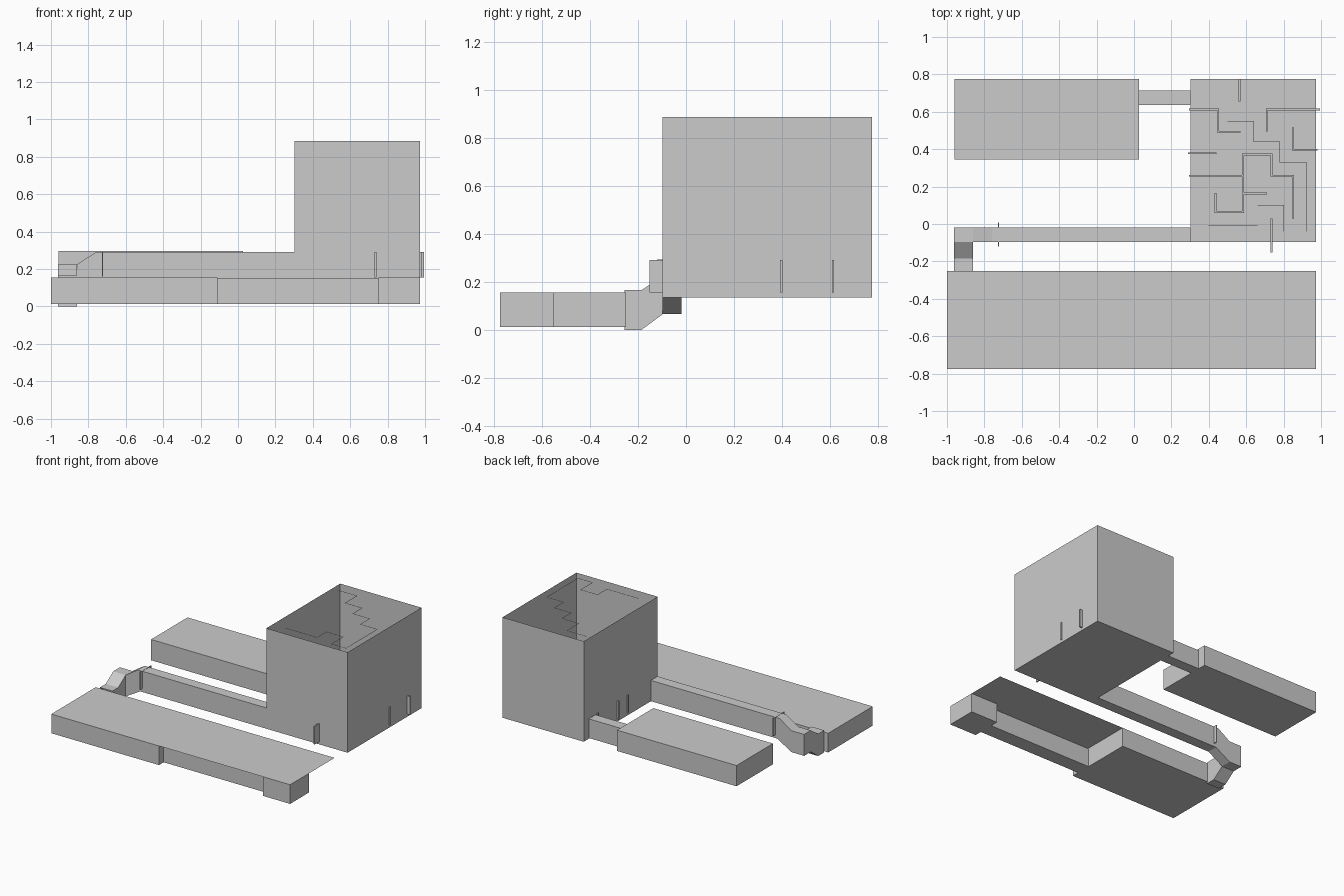
import bpy, bmesh
from mathutils import Vector

if "Cube" in bpy.data.objects:
    bpy.data.objects.remove(bpy.data.objects["Cube"])


def finish(name, bm):
    bmesh.ops.remove_doubles(bm, verts=bm.verts, dist=1e-5)
    bmesh.ops.recalc_face_normals(bm, faces=bm.faces)
    mesh = bpy.data.meshes.new(name)
    bm.to_mesh(mesh)
    bm.free()
    ob = bpy.data.objects.new(name, mesh)
    bpy.context.collection.objects.link(ob)
    return ob


def add_prism(bm, axis, profile, a, b, skip=(), caps=True):
    """Extrude a 2D profile along an axis, leaving out the skipped side edges."""
    def pt(p, t):
        return {'x': (t, p[0], p[1]), 'y': (p[0], t, p[1]), 'z': (p[0], p[1], t)}[axis]
    lo = [bm.verts.new(pt(p, a)) for p in profile]
    hi = [bm.verts.new(pt(p, b)) for p in profile]
    n = len(profile)
    for i in range(n):
        if i not in skip:
            j = (i + 1) % n
            bm.faces.new((lo[i], lo[j], hi[j], hi[i]))
    if caps:
        bm.faces.new(lo[::-1])
        bm.faces.new(hi)


def prism(name, axis, profile, a, b, **kw):
    bm = bmesh.new()
    add_prism(bm, axis, profile, a, b, **kw)
    return finish(name, bm)


def rect(x0, x1, y0, y1):
    return [(x0, y0), (x1, y0), (x1, y1), (x0, y1)]


def walls(name, paths, z0, z1, t):
    """Thin upright walls of thickness t along each axis-aligned path."""
    bm = bmesh.new()
    h = t / 2
    for path in paths:
        for (x0, y0), (x1, y1) in zip(path, path[1:]):
            add_prism(bm, 'z', rect(min(x0, x1) - h, max(x0, x1) + h,
                                    min(y0, y1) - h, max(y0, y1) + h), z0, z1)
    return finish(name, bm)


def sheet(name, x0, x1, y0, y1, z):
    bm = bmesh.new()
    bm.faces.new([bm.verts.new((x, y, z)) for x, y in rect(x0, x1, y0, y1)])
    return finish(name, bm)


# Tall maze chamber: outer walls and floor, open at the top
X0, X1, Y0, Y1 = 0.302, 0.973, -0.097, 0.775
prism("chamber_walls", 'z', rect(X0, X1, Y0, Y1), 0.135, 0.885, caps=False)
sheet("chamber_floor", X0, X1, Y0, Y1, 0.135)

# Low maze walls, a few poking through the chamber sides
walls("maze_walls", [
    [(.565, .66), (.565, .77)],
    [(.30, .613), (.45, .613), (.45, .493), (.565, .493)],
    [(.71, .50), (.71, .612), (.99, .612)],
    [(.85, .51), (.85, .397), (.975, .397)],
    [(.295, .378), (.435, .378)],
    [(.30, .258), (.582, .258)],
    [(.435, .16), (.435, .065), (.582, .065), (.582, .372),
     (.735, .372), (.735, .258), (.85, .258), (.85, .035)],
    [(.582, .163), (.705, .163)],
    [(.735, .025), (.735, -.147)],
], 0.155, 0.29, 0.01)

# Fine zigzag line near the chamber rim
walls("rim_zigzag", [[(.34, .69), (.50, .69), (.50, .55), (.64, .55), (.64, .44),
                      (.78, .44), (.78, .33), (.92, .33), (.92, -.04), (.80, -.04),
                      (.80, .10), (.66, .10), (.66, -.01), (.40, -.01)]],
      0.878, 0.88, 0.002)

# Back room and the passage joining it to the chamber
prism("back_room", 'z', rect(-0.96, 0.028, 0.345, 0.775), 0.14, 0.295)
prism("back_passage", 'x', rect(0.635, 0.715, 0.14, 0.283), 0.028, X0, caps=False)
walls("back_passage_doors", [[(.03, .66), (.03, .69)], [(.302, .66), (.302, .69)]],
      0.155, 0.285, 0.006)

# Long hall with a sloping end down to a landing
prism("long_hall", 'y', [(X0, .135), (-.74, .135), (-.86, .065), (-.963, .065),
                         (-.963, .225), (-.86, .225), (-.76, .29), (X0, .29)],
      -0.097, -0.018, skip=(7,))
walls("hall_door", [[(-.725, -.118), (-.725, .005)]], 0.16, 0.292, 0.006)

# Ramp from the landing to the front hall
prism("ramp", 'x', [(-.097, .065), (-.185, .0), (-.255, .0), (-.255, .165),
                    (-.185, .165), (-.097, .225)], -0.963, -0.86, skip=(2, 5))

# Front hall: large room, narrow passage, end room, one roof over all
prism("front_room", 'z', rect(-1, -0.11, -0.775, -0.25), 0.012, 0.155)
prism("front_passage", 'x', rect(-0.72, -0.61, 0.012, 0.15), -0.11, 0.75, caps=False)
prism("end_room", 'z', rect(0.75, 0.973, -0.775, -0.55), 0.012, 0.155)
sheet("front_roof", -0.11, 0.973, -0.775, -0.25, 0.155)
